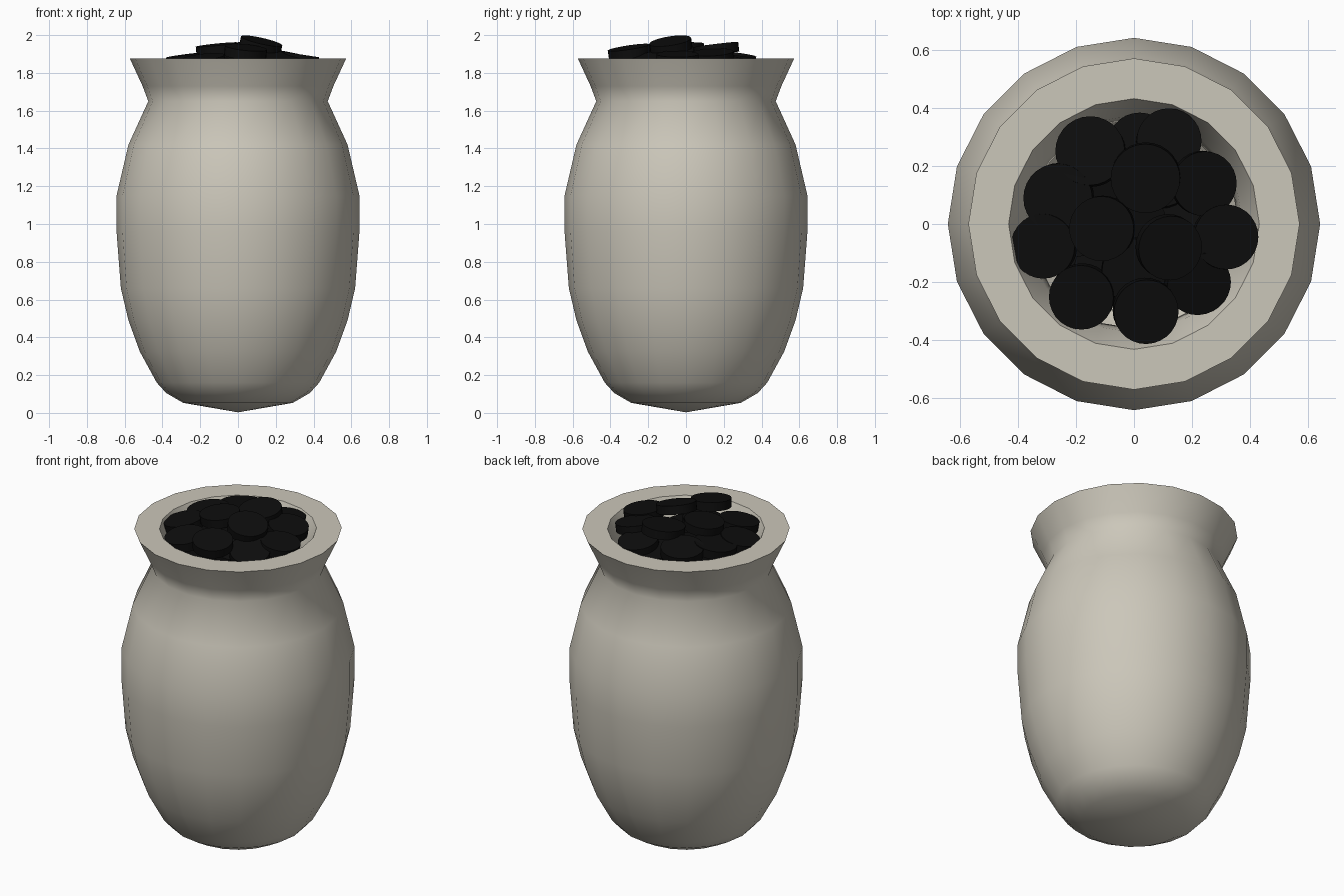
import bpy, bmesh, math, random
from mathutils import Matrix

random.seed(4)
cube = bpy.data.objects.get("Cube")
if cube:
    bpy.data.objects.remove(cube, do_unlink=True)


def material(name, rgb):
    mat = bpy.data.materials.new(name)
    mat.use_nodes = True
    mat.diffuse_color = (*rgb, 1)
    mat.node_tree.nodes["Principled BSDF"].inputs["Base Color"].default_value = (*rgb, 1)
    return mat


def finish(bm, name, mat, angle):
    mesh = bpy.data.meshes.new(name)
    bmesh.ops.recalc_face_normals(bm, faces=bm.faces)
    bm.to_mesh(mesh)
    bm.free()
    mesh.materials.append(mat)
    obj = bpy.data.objects.new(name, mesh)
    bpy.context.collection.objects.link(obj)
    bpy.ops.object.select_all(action='DESELECT')
    obj.select_set(True)
    bpy.context.view_layer.objects.active = obj
    bpy.ops.object.shade_smooth_by_angle(angle=math.radians(angle))
    return obj


def lathe(name, profile, sides, mat):
    bm = bmesh.new()
    verts = [bm.verts.new((r, 0, z)) for r, z in profile]
    edges = [bm.edges.new(pair) for pair in zip(verts, verts[1:])]
    bmesh.ops.spin(bm, geom=verts + edges, cent=(0, 0, 0), axis=(0, 0, 1),
                   angle=math.tau, steps=sides, use_merge=False)
    bmesh.ops.remove_doubles(bm, verts=bm.verts, dist=0.001)
    return finish(bm, name, mat, 60)


def coin(name, x, y, z, tilt_x, tilt_y, radius=0.112):
    bm = bmesh.new()
    turn = Matrix.Rotation(tilt_x, 4, 'X') @ Matrix.Rotation(tilt_y, 4, 'Y')
    bmesh.ops.create_cone(bm, cap_ends=True, segments=28, radius1=radius,
                          radius2=radius, depth=0.05,
                          matrix=Matrix.Translation((x, y, z)) @ turn)
    return finish(bm, name, black, 40)


clay = material("pale clay", (0.60, 0.57, 0.49))
black = material("black", (0.004, 0.004, 0.004))

# Jar: outer wall up to the flat rim, then down the inside
outer = [(0, 0.003), (0.29, 0.053), (0.38, 0.105), (0.43, 0.16), (0.52, 0.325),
         (0.58, 0.49), (0.62, 0.66), (0.643, 0.96), (0.643, 1.15), (0.58, 1.42),
         (0.475, 1.65), (0.505, 1.73), (0.572, 1.875)]
inner = [(0.433, 1.875), (0.375, 1.74), (0.36, 1.65), (0.46, 1.4), (0.52, 1.15),
         (0.52, 0.96), (0.46, 0.49), (0.32, 0.2), (0, 0.14)]
lathe("jar", outer + inner, 20, clay)

# Coins on top of the pile: x, y, z, tilt about x, tilt about y
top_coins = [
    (0.12, -0.08, 1.945, 0.15, 0.22), (0.04, 0.16, 1.925, 0.12, -0.03),
    (-0.11, -0.015, 1.925, 0.05, -0.1), (0.04, -0.30, 1.91, 0.15, 0.1),
    (-0.15, 0.25, 1.875, -0.12, -0.08), (0.12, 0.285, 1.86, -0.15, 0.05),
    (0.24, 0.14, 1.885, 0.05, 0.18), (0.315, -0.045, 1.875, 0.0, 0.15),
    (-0.26, 0.09, 1.87, 0.05, -0.12), (-0.31, -0.075, 1.855, 0.08, -0.2),
    (-0.18, -0.25, 1.86, 0.15, -0.1), (0.22, -0.20, 1.86, 0.3, 0.2),
    (0.02, 0.27, 1.83, -0.2, 0.0), (0.0, -0.16, 1.86, 0.1, 0.05)]
for i, spot in enumerate(top_coins):
    big = 0.12 if i in (1, 4, 8) else 0.112
    coin(f"top_coin_{i + 1}", *spot, radius=big)

# Coins buried below them in the neck
for layer, z in enumerate((1.80, 1.73)):
    coin(f"middle_coin_{layer + 1}", 0, 0, z, 0.1, 0.1)
    for i in range(6):
        a = math.tau * (i + layer / 2) / 6
        coin(f"buried_coin_{layer * 6 + i + 1}", 0.19 * math.cos(a), 0.19 * math.sin(a),
             z + random.uniform(-0.02, 0.02),
             random.uniform(-0.2, 0.2), random.uniform(-0.2, 0.2))
